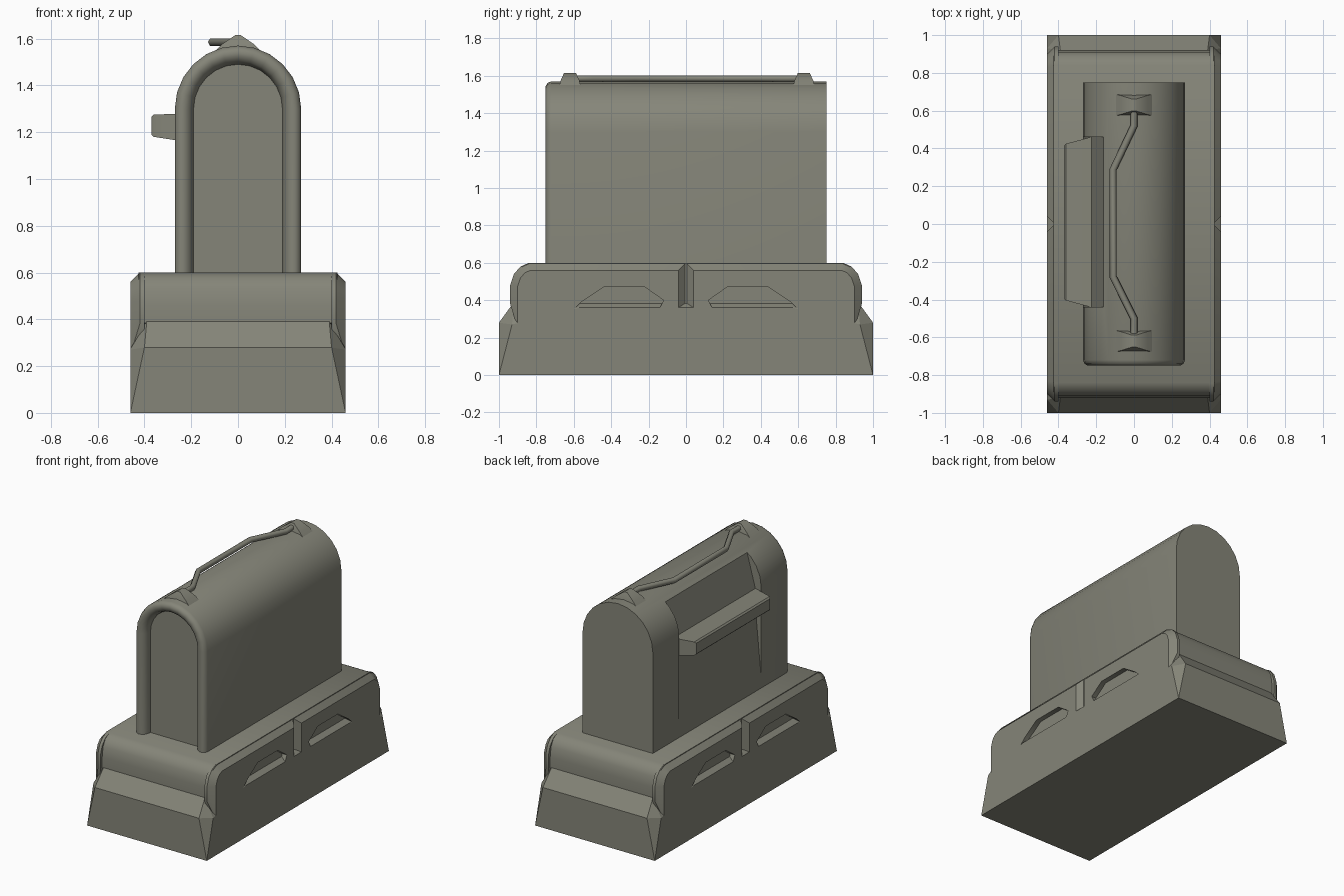
import bpy, bmesh, math

if "Cube" in bpy.data.objects:
    bpy.data.objects.remove(bpy.data.objects["Cube"])

mat = bpy.data.materials.new("olive_grey")
mat.diffuse_color = (0.235, 0.235, 0.19, 1)
mat.use_nodes = True
mat.node_tree.nodes["Principled BSDF"].inputs["Base Color"].default_value = mat.diffuse_color

def finish(bm, name, angle=35):
    bmesh.ops.recalc_face_normals(bm, faces=bm.faces[:])
    me = bpy.data.meshes.new(name)
    bm.to_mesh(me)
    bm.free()
    ob = bpy.data.objects.new(name, me)
    bpy.context.collection.objects.link(ob)
    me.materials.append(mat)
    if angle:
        bpy.ops.object.select_all(action='DESELECT')
        bpy.context.view_layer.objects.active = ob
        ob.select_set(True)
        bpy.ops.object.shade_smooth_by_angle(angle=math.radians(angle))
    return ob

def loft(bm, loops):
    """Skin a list of equal-length point loops and cap both ends."""
    rows = [[bm.verts.new(p) for p in lp] for lp in loops]
    n = len(rows[0])
    for a, b in zip(rows, rows[1:]):
        for i in range(n):
            j = (i + 1) % n
            bm.faces.new((a[i], a[j], b[j], b[i]))
    bm.faces.new(rows[0])
    bm.faces.new(rows[-1])
    return rows

# Base block with cut corners and sloping ends
bm = bmesh.new()
for sx in (-1, 1):
    for sy in (-1, 1):
        for x, y, z in ((.46, 1, 0), (.40, 1, .28), (.39, .92, .39),
                        (.46, .93, .27), (.46, .57, .36), (.40, .57, .40)):
            bm.verts.new((sx * x, sy * y, z))
res = bmesh.ops.convex_hull(bm, input=bm.verts[:])
bmesh.ops.dissolve_limit(bm, angle_limit=0.02, verts=bm.verts[:], edges=bm.edges[:])
finish(bm, "base_block", 0)

# Deck between the fenders, rolled over at both ends
half = [(.84, .60), (.885, .575), (.91, .53), (.92, .46), (.92, .385), (.8, .36)]
prof = half + [(-y, z) for y, z in reversed(half)]
bm = bmesh.new()
loft(bm, [[(x, y, z) for y, z in prof] for x in (-.425, .425)])
finish(bm, "deck")

# Four fender panels with wheel-arch cutouts and chamfered outer edges
arch = [(.14, .36), (0, .36), (0, .60), (.84, .60), (.885, .58), (.92, .54), (.94, .48),
        (.94, .38), (.90, .25), (.87, .22), (.82, .20), (.72, .24),
        (.56, .39), (.44, .47), (.22, .47), (.12, .40)]
for sx in (-1, 1):
    for sy in (-1, 1):
        bm = bmesh.new()
        rows = loft(bm, [[(sx * x, sy * y, z) for y, z in arch] for x in (.40, .46)])
        out = rows[1]
        edges = [bm.edges.get((out[i], out[i + 1])) for i in range(1, 7)]
        bmesh.ops.bevel(bm, geom=edges, offset=.04, segments=1, affect='EDGES')
        finish(bm, "fender_%s_%s" % ("right" if sx > 0 else "left",
                                     "back" if sy > 0 else "front"))

# Tall arched body with a recessed front panel
def arch_loop(r, y):
    pts = [(-r, y, .55)]
    for i in range(13):
        a = math.pi * (1 - i / 12)
        pts.append((r * math.cos(a), y, 1.30 + r * math.sin(a)))
    return pts + [(r, y, .55)]

bm = bmesh.new()
loft(bm, [arch_loop(.27, .75), arch_loop(.27, -.72), arch_loop(.262, -.74),
          arch_loop(.245, -.75), arch_loop(.225, -.748), arch_loop(.205, -.735),
          arch_loop(.195, -.715), arch_loop(.19, -.69)])
body = finish(bm, "body", 40)

# Shallow hollow in the left side, behind the side box
bm = bmesh.new()
cut = [(-.16, 1.52), (-.225, 1.28), (-.225, 1.15), (-.275, .62), (-.5, .62), (-.5, 1.52)]
loft(bm, [[(x, y, z) for x, z in cut] for y in (-.44, .46)])
cutter = finish(bm, "hollow_cutter", 0)
cutter.hide_render = True
cutter.hide_viewport = True
mod = body.modifiers.new("hollow", 'BOOLEAN')
mod.object = cutter
mod.operation = 'DIFFERENCE'
mod.solver = 'EXACT'
bpy.context.view_layer.objects.active = body
bpy.ops.object.modifier_apply(modifier=mod.name)
bpy.data.objects.remove(cutter)

# Tapered box on the left side
bm = bmesh.new()
def ring(x, y0, y1, z0, z1):
    return [(x, y0, z0), (x, y1, z0), (x, y1, z1), (x, y0, z1)]
loft(bm, [ring(-.20, -.44, .46, 1.155, 1.28), ring(-.23, -.44, .46, 1.16, 1.28),
          ring(-.36, -.405, .425, 1.18, 1.275), ring(-.37, -.395, .415, 1.19, 1.265)])
finish(bm, "side_box", 30)

# Bent hand rail on the roof
cu = bpy.data.curves.new("hand_rail", 'CURVE')
cu.dimensions = '3D'
cu.bevel_depth = .019
cu.bevel_resolution = 1
cu.use_fill_caps = True
path = [(0, .60), (0, .52), (-.11, .29), (-.11, -.28), (0, -.50), (0, -.58)]
sp = cu.splines.new('POLY')
sp.points.add(len(path) - 1)
for p, (x, y) in zip(sp.points, path):
    p.co = (x, y, 1.585, 1)
rail = bpy.data.objects.new("hand_rail", cu)
bpy.context.collection.objects.link(rail)
cu.materials.append(mat)

# Peaked rail mounts on the roof
for name, yc in (("rail_mount_back", .63), ("rail_mount_front", -.62)):
    bm = bmesh.new()
    def mount(hx, hy, z):
        return [(-hx, yc - hy, z), (hx, yc - hy, z), (hx, yc + hy, z), (-hx, yc + hy, z)]
    loft(bm, [mount(.11, .06, 1.535), mount(.07, .05, 1.575), mount(.012, .032, 1.615)])
    finish(bm, name, 60)
